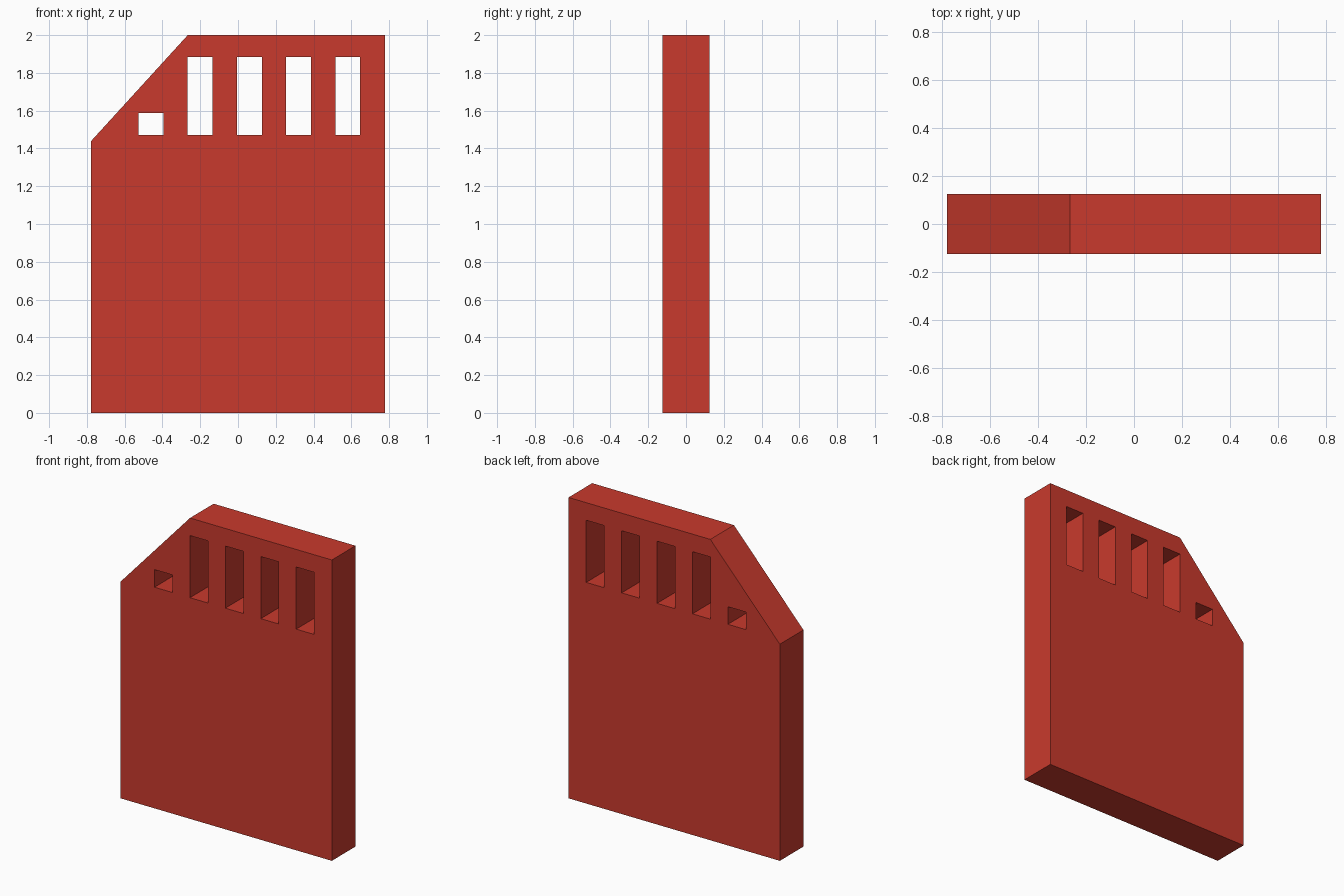
import bpy, bmesh

if "Cube" in bpy.data.objects:
    bpy.data.objects.remove(bpy.data.objects["Cube"])

THICKNESS = 0.248

red = bpy.data.materials.new("red")
red.diffuse_color = (0.584, 0.042, 0.026, 1.0)
red.use_nodes = True
red.node_tree.nodes["Principled BSDF"].inputs["Base Color"].default_value = red.diffuse_color

bm = bmesh.new()


def add_loop(points):
    """Closed outline in the x-z plane."""
    verts = [bm.verts.new((x, 0, z)) for x, z in points]
    for a, b in zip(verts, verts[1:] + verts[:1]):
        bm.edges.new((a, b))


# Card outline with the cut corner at upper left
add_loop([(-0.777, 0), (0.777, 0), (0.777, 2), (-0.266, 2), (-0.777, 1.44)])

# Row of through slots, the first one short
for i in range(5):
    x0 = -0.527 + i * 0.2605
    x1 = x0 + 0.132
    top = 1.587 if i == 0 else 1.883
    add_loop([(x0, 1.47), (x1, 1.47), (x1, top), (x0, top)])

# Fill between the outline and the slots
bmesh.ops.triangle_fill(bm, edges=bm.edges[:], use_beauty=True, normal=(0, -1, 0))
bmesh.ops.recalc_face_normals(bm, faces=bm.faces[:])

mesh = bpy.data.meshes.new("card_body")
bm.to_mesh(mesh)
bm.free()
mesh.materials.append(red)
card = bpy.data.objects.new("card_body", mesh)
bpy.context.collection.objects.link(card)

# Thickness, centred on y = 0
solid = card.modifiers.new("thickness", 'SOLIDIFY')
solid.thickness = THICKNESS
solid.offset = 0
